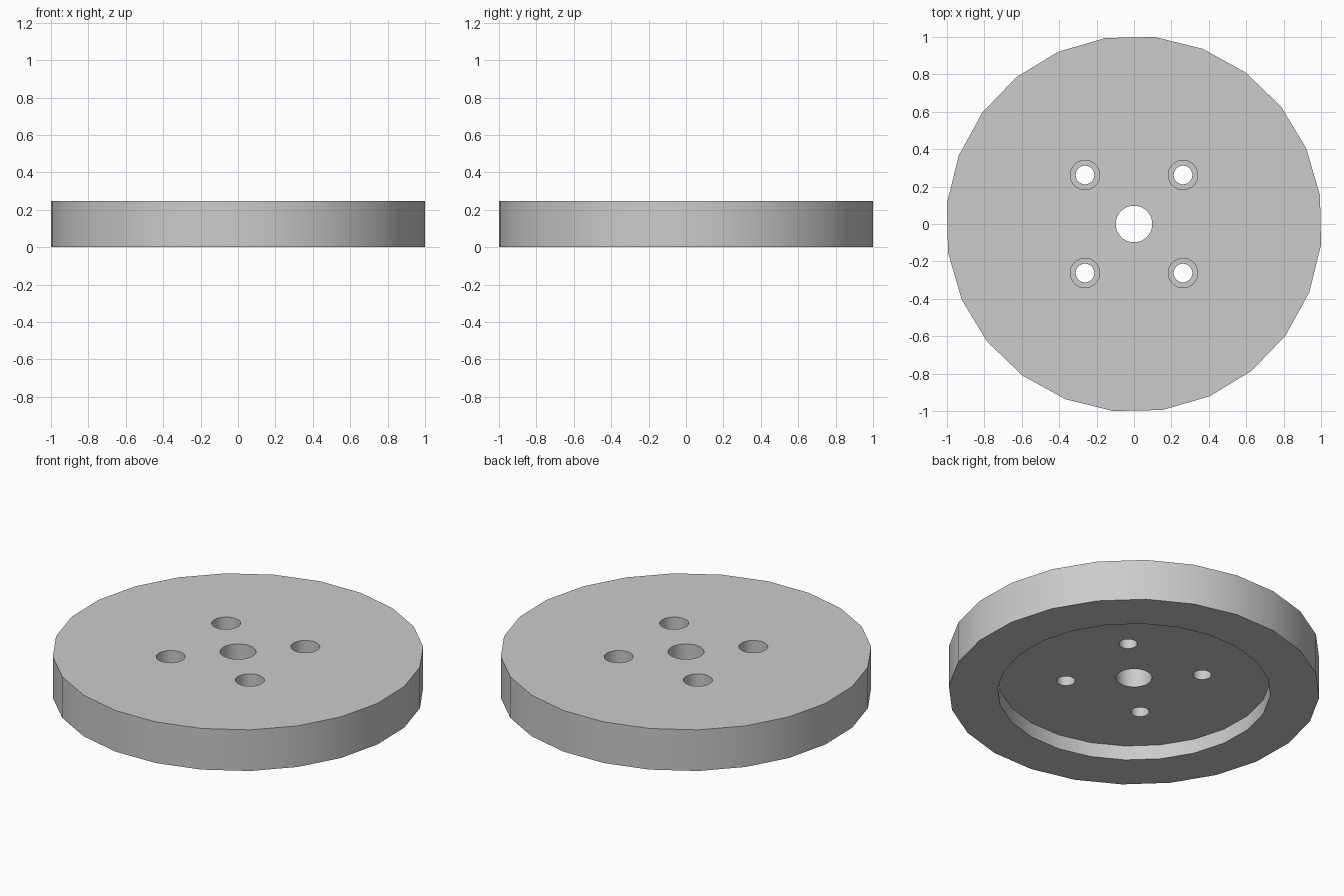
import bpy
import math

# Remove the default cube
cube = bpy.data.objects.get("Cube")
if cube:
    bpy.data.objects.remove(cube, do_unlink=True)

SIDES = 24
TURN = math.radians(8.7)
HEIGHT = 0.246
RECESS_DEPTH = 0.087
BORE_DEPTH = 0.1
BOLT = 0.262

# Plain grey finish
grey = bpy.data.materials.new("plain_grey")
grey.use_nodes = True
grey.diffuse_color = (0.6, 0.6, 0.6, 1)
grey.node_tree.nodes["Principled BSDF"].inputs["Base Color"].default_value = (0.6, 0.6, 0.6, 1)


def cylinder(name, radius, bottom, top, x=0, y=0):
    bpy.ops.mesh.primitive_cylinder_add(
        vertices=SIDES, radius=radius, depth=top - bottom,
        location=(x, y, (bottom + top) / 2), rotation=(0, 0, TURN))
    obj = bpy.context.object
    obj.name = name
    obj.data.materials.append(grey)
    return obj


def cut(target, *shape):
    """Subtract a cylinder from the target and discard the cutter."""
    cutter = cylinder("cutter", *shape)
    cutter.hide_render = True
    mod = target.modifiers.new("cut", "BOOLEAN")
    mod.operation = "DIFFERENCE"
    mod.solver = "EXACT"
    mod.object = cutter
    bpy.context.view_layer.objects.active = target
    bpy.ops.object.modifier_apply(modifier=mod.name)
    bpy.data.objects.remove(cutter, do_unlink=True)


# Round plate
disc = cylinder("wheel_disc", 1.006, 0, HEIGHT)

# Shallow recess in the underside and the axle hole
cut(disc, 0.74, -0.1, RECESS_DEPTH)
cut(disc, 0.098, -0.1, HEIGHT + 0.1)

# Four bolt holes, counterbored from above
for sx in (-1, 1):
    for sy in (-1, 1):
        x, y = sx * BOLT, sy * BOLT
        cut(disc, 0.05, -0.1, HEIGHT + 0.1, x, y)
        cut(disc, 0.079, HEIGHT - BORE_DEPTH, HEIGHT + 0.1, x, y)

# Smooth round walls with crisp rims
bpy.ops.object.select_all(action="DESELECT")
disc.select_set(True)
bpy.context.view_layer.objects.active = disc
bpy.ops.object.shade_smooth_by_angle(angle=math.radians(30))
